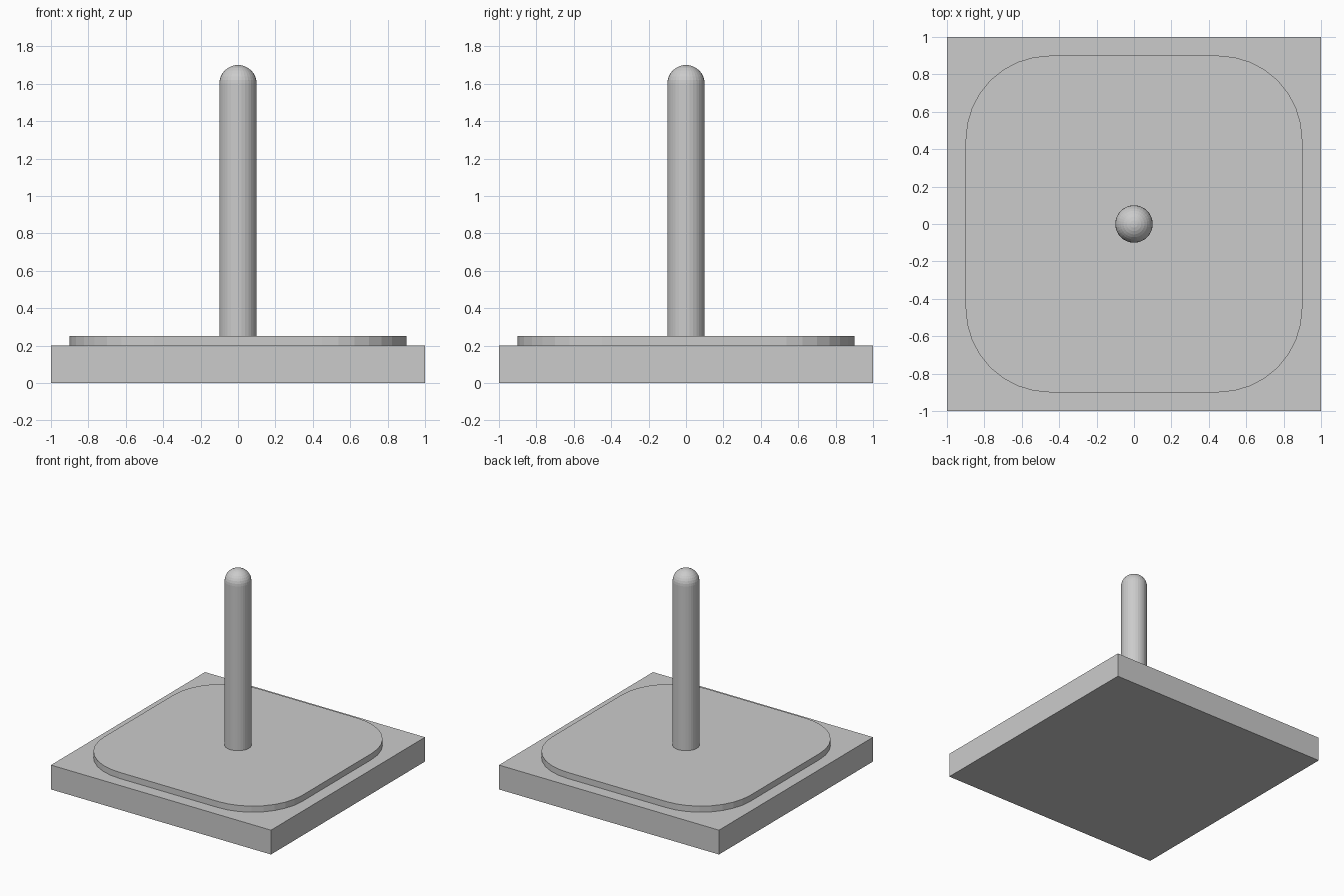
import bpy, bmesh
from math import sin, cos, pi

if "Cube" in bpy.data.objects:
    bpy.data.objects.remove(bpy.data.objects["Cube"])


def make_object(name, bm):
    bmesh.ops.recalc_face_normals(bm, faces=bm.faces)
    mesh = bpy.data.meshes.new(name)
    bm.to_mesh(mesh)
    bm.free()
    obj = bpy.data.objects.new(name, mesh)
    bpy.context.collection.objects.link(obj)
    return obj


def slab(name, half, z0, z1, radius=0.0, segments=8):
    """Square slab, optionally with rounded vertical corners."""
    bm = bmesh.new()
    bmesh.ops.create_cube(bm, size=1)
    for v in bm.verts:
        v.co = (v.co.x * 2 * half, v.co.y * 2 * half, z1 if v.co.z > 0 else z0)
    if radius:
        upright = [e for e in bm.edges if abs(e.verts[0].co.z - e.verts[1].co.z) > 1e-4]
        bmesh.ops.bevel(bm, geom=upright, offset=radius, offset_type='OFFSET',
                        segments=segments, profile=0.5, affect='EDGES')
    return make_object(name, bm)


def domed_post(name, radius, z0, z1, sides=32, rings=8):
    """Cylinder capped by a hemisphere whose apex is at z1."""
    bm = bmesh.new()
    zc = z1 - radius
    profile = [(radius, z0)]
    profile += [(radius * cos(i * pi / 2 / rings), zc + radius * sin(i * pi / 2 / rings))
                for i in range(rings)]
    loops = [[bm.verts.new((r * cos(2 * pi * k / sides), r * sin(2 * pi * k / sides), z))
              for k in range(sides)] for r, z in profile]
    apex = bm.verts.new((0, 0, z1))
    bm.faces.new(loops[0][::-1])
    for k in range(sides):
        n = (k + 1) % sides
        for a, b in zip(loops, loops[1:]):
            bm.faces.new((a[k], a[n], b[n], b[k]))
        bm.faces.new((loops[-1][k], loops[-1][n], apex))
    return make_object(name, bm)


# Square base
slab("base", 1.0, 0.0, 0.2)
# Raised plate with rounded corners
slab("raised_plate", 0.9, 0.2, 0.25, radius=0.45)
# Central post with a rounded tip
domed_post("post", 0.1, 0.25, 1.7)
